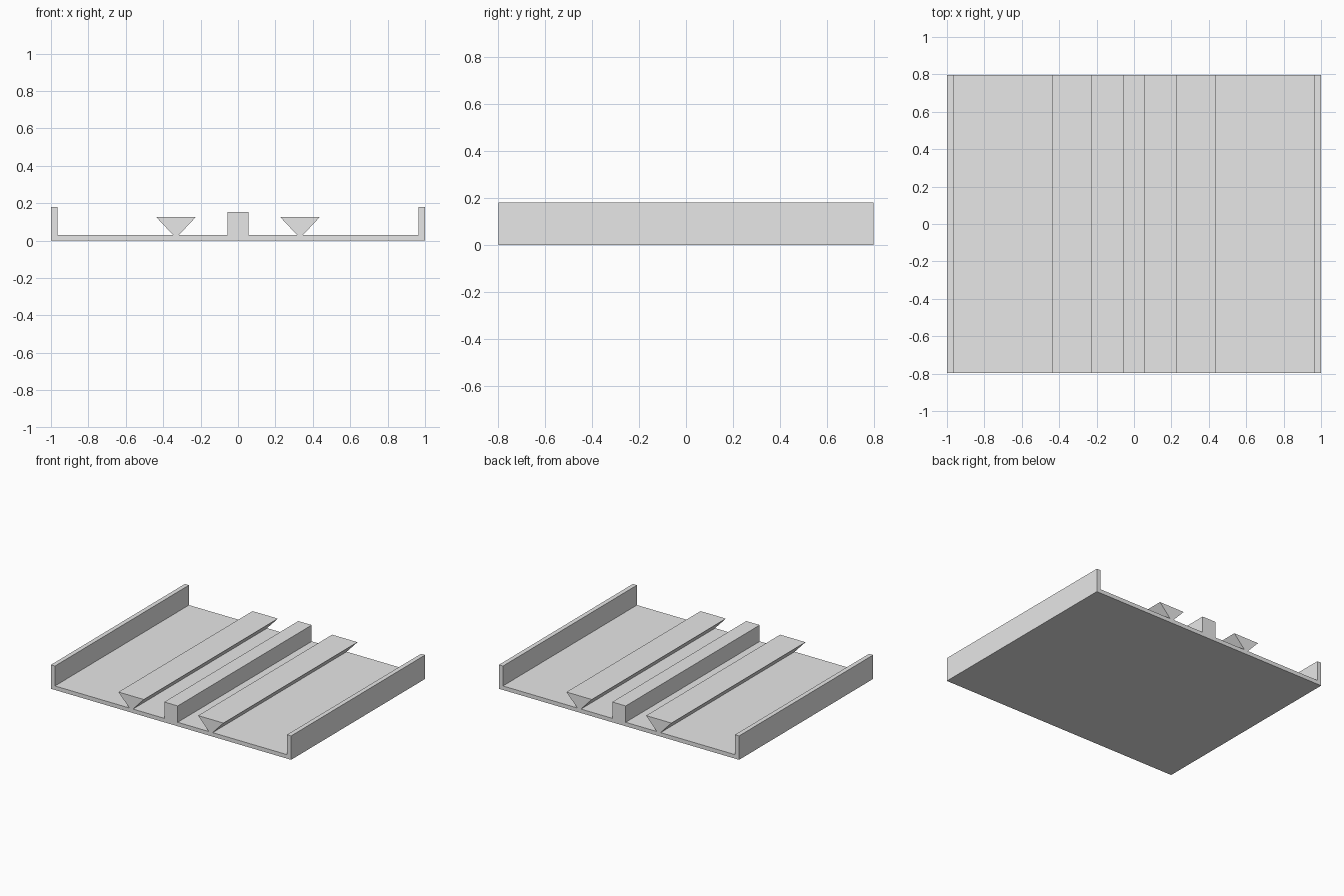
import bpy
import bmesh

cube = bpy.data.objects.get("Cube")
if cube:
    bpy.data.objects.remove(cube, do_unlink=True)

HALF_LENGTH = 0.797
FLOOR = 0.03

grey = bpy.data.materials.new("light_grey")
grey.use_nodes = True
colour = (0.8, 0.8, 0.8, 1)
grey.diffuse_color = colour
grey.node_tree.nodes["Principled BSDF"].inputs["Base Color"].default_value = colour

# Half of the cross-section, from the centre rib out to the side wall
centre_rib = [(0.056, 0.153), (0.056, FLOOR)]
dovetail_rail = [(0.316, FLOOR), (0.226, 0.126), (0.437, 0.126), (0.347, FLOOR)]
side_wall = [(0.966, FLOOR), (0.966, 0.18), (1, 0.18), (1, 0)]
half = centre_rib + dovetail_rail + side_wall
section = half + [(-x, z) for x, z in reversed(half)]

# Extrude the full section along the length
bm = bmesh.new()
face = bm.faces.new([bm.verts.new((x, -HALF_LENGTH, z)) for x, z in section])
result = bmesh.ops.extrude_face_region(bm, geom=[face], use_keep_orig=True)
moved = [v for v in result["geom"] if isinstance(v, bmesh.types.BMVert)]
bmesh.ops.translate(bm, verts=moved, vec=(0, 2 * HALF_LENGTH, 0))
bmesh.ops.recalc_face_normals(bm, faces=bm.faces)

mesh = bpy.data.meshes.new("railed_tray")
bm.to_mesh(mesh)
bm.free()
mesh.materials.append(grey)
tray = bpy.data.objects.new("railed_tray", mesh)
bpy.context.collection.objects.link(tray)
